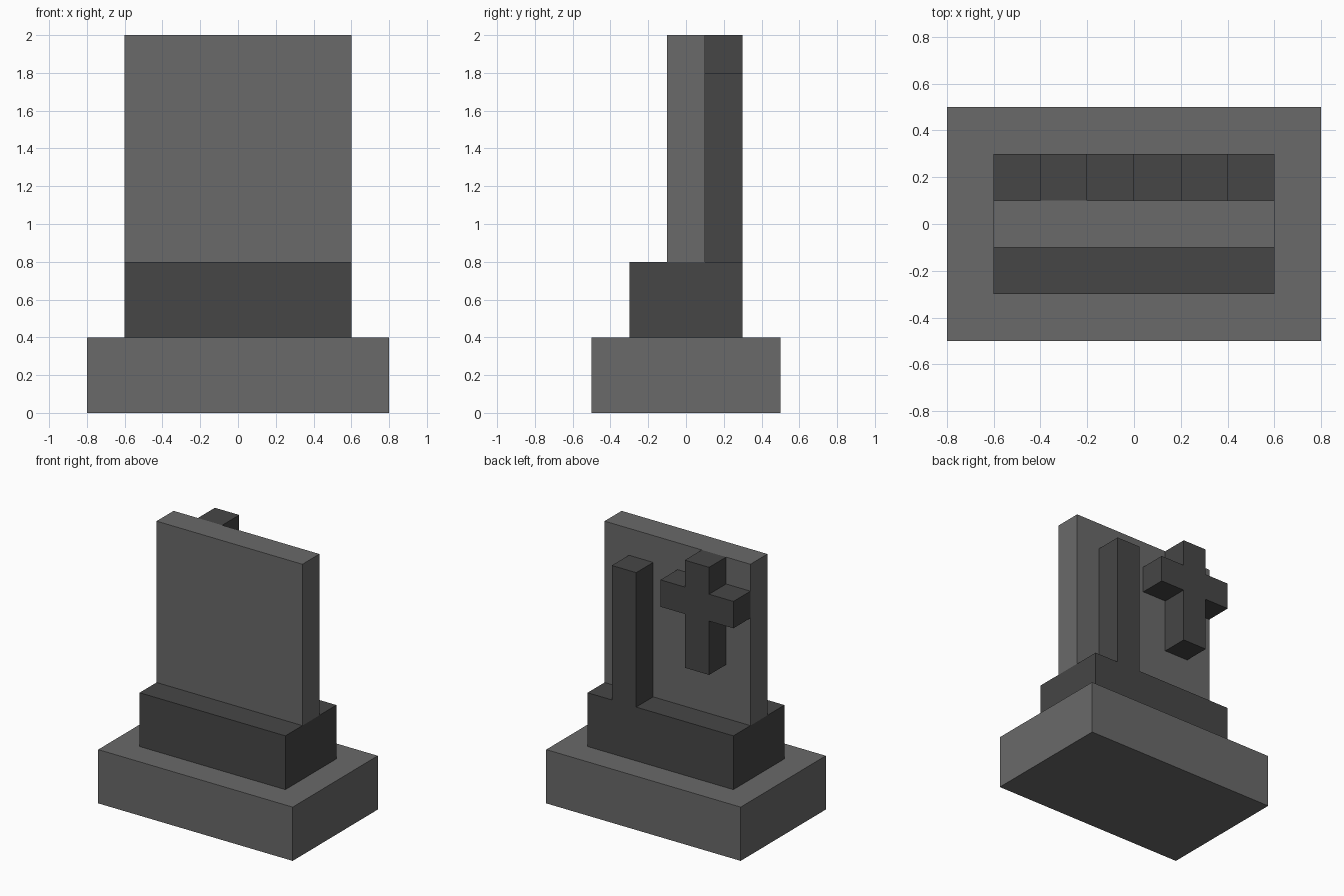
import bpy
import bmesh

default = bpy.data.objects.get("Cube")
if default:
    bpy.data.objects.remove(default, do_unlink=True)


def make_material(name, value):
    mat = bpy.data.materials.new(name)
    mat.use_nodes = True
    color = (value, value, value, 1)
    mat.diffuse_color = color
    mat.node_tree.nodes["Principled BSDF"].inputs["Base Color"].default_value = color
    return mat


def extrude_profile(name, profile, y_front, y_back, mat):
    """Extrude a counter-clockwise x-z outline from y_front to y_back."""
    bm = bmesh.new()
    face = bm.faces.new([bm.verts.new((x, y_front, z)) for x, z in profile])
    result = bmesh.ops.extrude_face_region(bm, geom=[face])
    moved = [v for v in result["geom"] if isinstance(v, bmesh.types.BMVert)]
    bmesh.ops.translate(bm, verts=moved, vec=(0, y_back - y_front, 0))
    bmesh.ops.recalc_face_normals(bm, faces=bm.faces[:])
    mesh = bpy.data.meshes.new(name)
    bm.to_mesh(mesh)
    bm.free()
    mesh.materials.append(mat)
    obj = bpy.data.objects.new(name, mesh)
    bpy.context.collection.objects.link(obj)
    return obj


def box(name, x, y, z, mat):
    outline = [(x[0], z[0]), (x[1], z[0]), (x[1], z[1]), (x[0], z[1])]
    return extrude_profile(name, outline, y[0], y[1], mat)


light_stone = make_material("light grey stone", 0.144)
dark_stone = make_material("dark grey stone", 0.061)

# Stepped foot and upright slab
box("base", (-0.8, 0.8), (-0.5, 0.5), (0, 0.4), light_stone)
box("plinth", (-0.6, 0.6), (-0.3, 0.3), (0.4, 0.8), dark_stone)
box("slab", (-0.6, 0.6), (-0.1, 0.1), (0.8, 2), light_stone)

# Pillar standing on the plinth against the back of the slab
box("pillar", (0.2, 0.4), (0.1, 0.3), (0.8, 1.8), dark_stone)

# Cross on the back of the slab, outlined as half a profile and mirrored
center = -0.3
half = [(0.1, 1.2), (0.1, 1.6), (0.3, 1.6), (0.3, 1.8), (0.1, 1.8), (0.1, 2)]
outline = [(center + x, z) for x, z in half]
outline += [(center - x, z) for x, z in reversed(half)]
extrude_profile("cross", outline, 0.1, 0.3, dark_stone)
